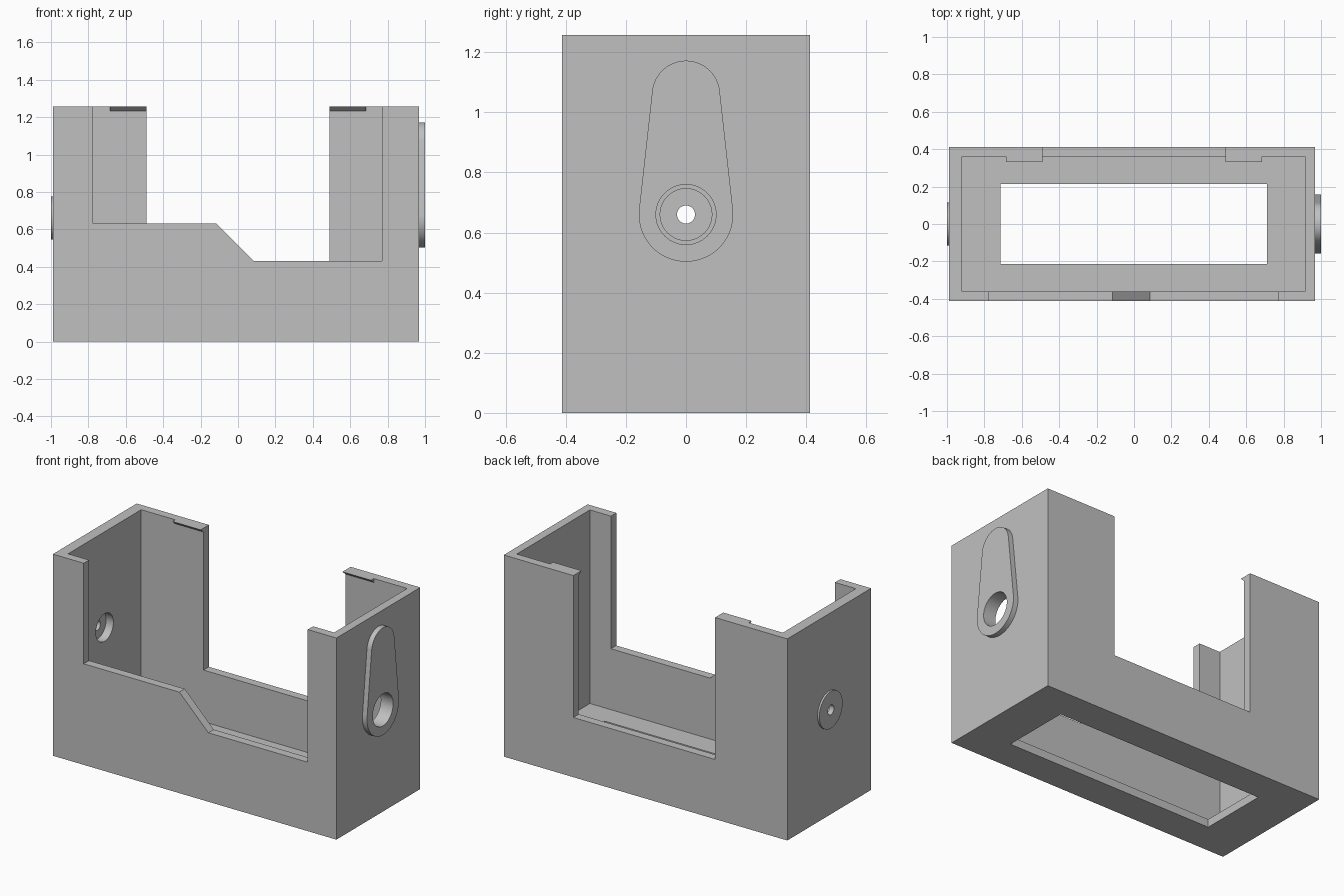
import bpy, bmesh
from math import sin, cos, pi, asin, radians

if "Cube" in bpy.data.objects:
    bpy.data.objects.remove(bpy.data.objects["Cube"], do_unlink=True)

grey = bpy.data.materials.new("plain grey")
grey.use_nodes = True
COLOUR = (0.53, 0.53, 0.53, 1)
grey.diffuse_color = COLOUR
grey.node_tree.nodes["Principled BSDF"].inputs["Base Color"].default_value = COLOUR


def prism(name, outline, axis, lo, hi):
    """Extrude a 2D outline along one axis; the outline uses the other two in xyz order."""
    def place(p, d):
        co = list(p)
        co.insert("XYZ".index(axis), d)
        return co
    bm = bmesh.new()
    low = [bm.verts.new(place(p, lo)) for p in outline]
    high = [bm.verts.new(place(p, hi)) for p in outline]
    bm.faces.new(low)
    bm.faces.new(high)
    n = len(outline)
    for i in range(n):
        j = (i + 1) % n
        bm.faces.new((low[i], low[j], high[j], high[i]))
    bmesh.ops.recalc_face_normals(bm, faces=bm.faces)
    mesh = bpy.data.meshes.new(name)
    bm.to_mesh(mesh)
    bm.free()
    mesh.materials.append(grey)
    obj = bpy.data.objects.new(name, mesh)
    bpy.context.collection.objects.link(obj)
    return obj


def rect(a0, a1, b0, b1):
    return [(a0, b0), (a1, b0), (a1, b1), (a0, b1)]


def arc(radius, height, start, end, steps):
    return [(radius * cos(start + (end - start) * i / steps),
             height + radius * sin(start + (end - start) * i / steps))
            for i in range(steps + 1)]


def circle(radius, height):
    return arc(radius, height, 0, 2 * pi, 64)[:-1]


def combine(target, tool, operation):
    """Apply a boolean and discard the tool."""
    mod = target.modifiers.new(operation, "BOOLEAN")
    mod.operation, mod.object, mod.solver = operation, tool, "EXACT"
    bpy.context.view_layer.objects.active = target
    bpy.ops.object.modifier_apply(modifier=mod.name)
    bpy.data.objects.remove(tool, do_unlink=True)


TOP, DEPTH, IN_Y = 1.257, 0.413, 0.36
LEFT_X, RIGHT_X = -0.988, 0.968
AXLE = 0.66

# Open box with a floor
housing = prism("housing", rect(LEFT_X, RIGHT_X, -DEPTH, DEPTH), "Z", 0, TOP)

# Pivot plate, tapering towards its top, and round boss on the other end
r_low, r_high, z_high = 0.157, 0.113, 1.059
tilt = asin((r_low - r_high) / (z_high - AXLE))
plate = (arc(r_high, z_high, tilt, pi - tilt, 32)
         + arc(r_low, AXLE, pi - tilt, 2 * pi + tilt, 40))
combine(housing, prism("pivot_plate", plate, "X", 0.94, 1.0), "UNION")
combine(housing, prism("boss", circle(0.115, AXLE), "X", -1.0, -0.96), "UNION")

# Cavity and floor opening
combine(housing, prism("cavity", rect(-0.92, 0.915, -IN_Y, IN_Y), "Z", 0.05, 1.5), "DIFFERENCE")
combine(housing, prism("floor_opening", rect(-0.715, 0.71, -0.215, 0.215), "Z", -0.1, 0.2),
        "DIFFERENCE")

# Stepped front opening and plain back opening
front = [(-0.775, 1.5), (-0.775, 0.63), (-0.115, 0.63), (0.085, 0.43), (0.77, 0.43), (0.77, 1.5)]
combine(housing, prism("front_opening", front, "Y", -0.6, -0.2), "DIFFERENCE")
combine(housing, prism("back_opening", rect(-0.49, 0.488, 0.372, 1.5), "Y", 0.2, 0.6),
        "DIFFERENCE")

# Large hole at one end, stepped hole at the other
for radius, lo, hi in ((0.1, 0.85, 1.1), (0.086, -0.97, -0.85), (0.03, -1.1, -0.9)):
    combine(housing, prism("bore", circle(radius, AXLE), "X", lo, hi), "DIFFERENCE")

# Wedge clips at the top of the back wall
wedge = [(IN_Y + 0.02, TOP), (0.332, TOP), (IN_Y + 0.003, 1.23), (IN_Y + 0.02, 1.23)]
for lo, hi in ((-0.685, -0.49), (0.488, 0.685)):
    combine(housing, prism("clip", wedge, "X", lo, hi), "UNION")

# Smooth the round edges, keep corners sharp
bpy.ops.object.select_all(action="DESELECT")
housing.select_set(True)
bpy.context.view_layer.objects.active = housing
bpy.ops.object.shade_smooth_by_angle(angle=radians(30))
